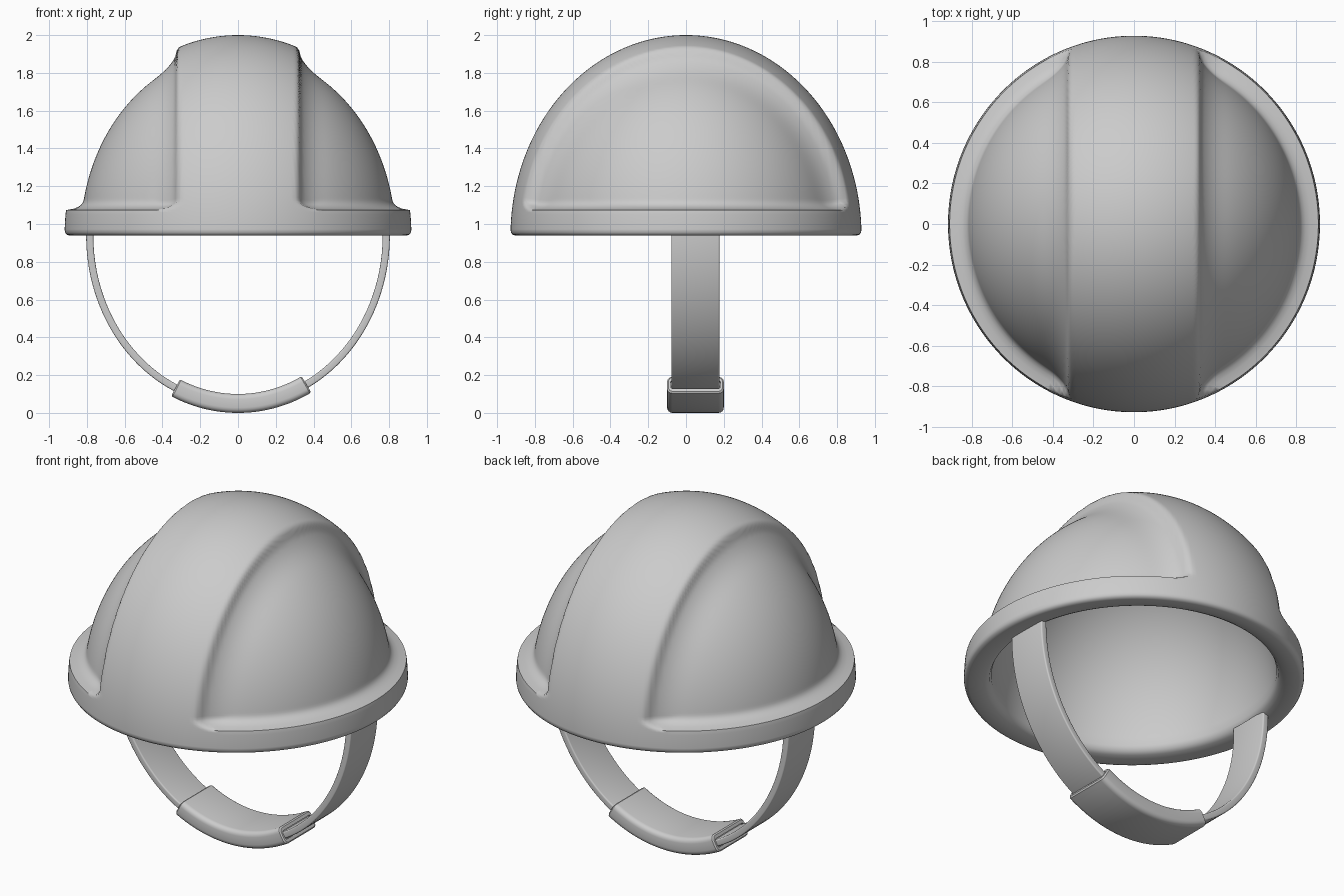
import bpy, bmesh, math

if "Cube" in bpy.data.objects:
    bpy.data.objects.remove(bpy.data.objects["Cube"])

RIM_Z = 0.94


def make_object(name, rings, cap=True, angle=35):
    """Skin a list of closed rings of points into a smooth object."""
    bm = bmesh.new()
    loops = [[bm.verts.new(p) for p in ring] for ring in rings]
    for a, b in zip(loops, loops[1:]):
        n = max(len(a), len(b))
        for i in range(n):
            j = (i + 1) % n
            if len(a) == 1:
                bm.faces.new((a[0], b[i], b[j]))
            elif len(b) == 1:
                bm.faces.new((a[i], b[0], a[j]))
            else:
                bm.faces.new((a[i], b[i], b[j], a[j]))
    if cap:
        bm.faces.new(loops[0])
        bm.faces.new(loops[-1])
    bmesh.ops.recalc_face_normals(bm, faces=bm.faces)
    me = bpy.data.meshes.new(name)
    bm.to_mesh(me)
    bm.free()
    ob = bpy.data.objects.new(name, me)
    bpy.context.collection.objects.link(ob)
    bpy.ops.object.select_all(action='DESELECT')
    ob.select_set(True)
    bpy.context.view_layer.objects.active = ob
    bpy.ops.object.shade_smooth_by_angle(angle=math.radians(angle))
    return ob


def smooth(t):
    t = min(max(t, 0), 1)
    return t * t * (3 - 2 * t)


def ellipsoid(lat, az, rx, ry, rz):
    c = math.cos(lat)
    return (rx * c * math.cos(az), ry * c * math.sin(az), RIM_Z + rz * math.sin(lat))


def shell_point(lat, az):
    """Outer shell: full dome on the central ridge and rim, sunken dome at the sides."""
    o = ellipsoid(lat, az, 0.918, 0.929, 1.06)
    s = ellipsoid(lat, az, 0.832, 0.845, 0.975)
    r = 0.7
    dx, dz = (abs(o[0]) - 0.305) / 0.22, (o[2] - 1.07) / 0.085
    d = r - math.hypot(max(r - dx, 0), max(r - dz, 0))
    if d >= r:
        d = min(dx, dz)
    # steep wall off the ridge easing into a soft fillet
    u = min(max(d, 0), 1)
    t = (1 - (1 - u) ** 3) * smooth(u / 0.22)
    return tuple(p + (q - p) * t for p, q in zip(o, s))


# Helmet shell: outer surface, rounded rim, hollow inside
SEG = 256
azimuths = [2 * math.pi * i / SEG for i in range(SEG)]
rings = [[(0, 0, 2.0)]]
low = math.radians(1.5)
for k in range(1, 91):
    lat = low + (math.pi / 2 - low) * (1 - k / 90) ** 1.3
    rings.append([shell_point(lat, a) for a in azimuths])
for rx, ry, z in [(0.915, 0.926, 0.955), (0.908, 0.919, 0.944), (0.89, 0.901, 0.938),
                  (0.84, 0.855, 0.94), (0.80, 0.82, 0.947), (0.776, 0.797, 0.96)]:
    rings.append([(rx * math.cos(a), ry * math.sin(a), z) for a in azimuths])
for k in range(1, 30):
    lat = math.pi / 2 * k / 30
    rings.append([ellipsoid(lat, a, 0.765, 0.787, 0.90) for a in azimuths])
rings.append([(0, 0, RIM_Z + 0.90)])
make_object("helmet_shell", rings, cap=False, angle=60)


def section(angle, width, thick, radius, steps=4):
    """Rounded rectangle across the chin arc at the given angle from straight down."""
    cx, cz = 0.785 * math.sin(angle), RIM_Z - 0.89 * math.cos(angle)
    nx, nz = 0.89 * math.sin(angle), -0.785 * math.cos(angle)
    n = math.hypot(nx, nz)
    nx, nz = nx / n, nz / n
    pts = []
    for q, (sy, st) in enumerate([(1, 1), (-1, 1), (-1, -1), (1, -1)]):
        for k in range(steps + 1):
            a = math.pi / 2 * (q + k / steps)
            y = sy * (width / 2 - radius) + radius * math.cos(a)
            t = st * (thick / 2 - radius) + radius * math.sin(a)
            pts.append((cx + nx * t, 0.05 + y, cz + nz * t))
    return pts


# Chin strap, its ends reaching just into the rim
end = math.pi / 2 + 0.025
make_object("chin_strap", [section(-end + 2 * end * k / 72, 0.255, 0.038, 0.008)
                           for k in range(73)])

# Chin cup: thick sleeve with a shallow slot at each end for the strap
a0, a1 = -0.435, 0.48
slot, full, soft = (0.266, 0.05, 0.014), (0.30, 0.10, 0.028), (0.286, 0.086, 0.024)
cup = [section(a0 + 0.015, *slot), section(a0, *slot), section(a0, *soft)]
cup += [section(a0 + 0.009 + (a1 - a0 - 0.018) * k / 32, *full) for k in range(33)]
cup += [section(a1, *soft), section(a1, *slot), section(a1 - 0.015, *slot)]
make_object("chin_cup", cup)
